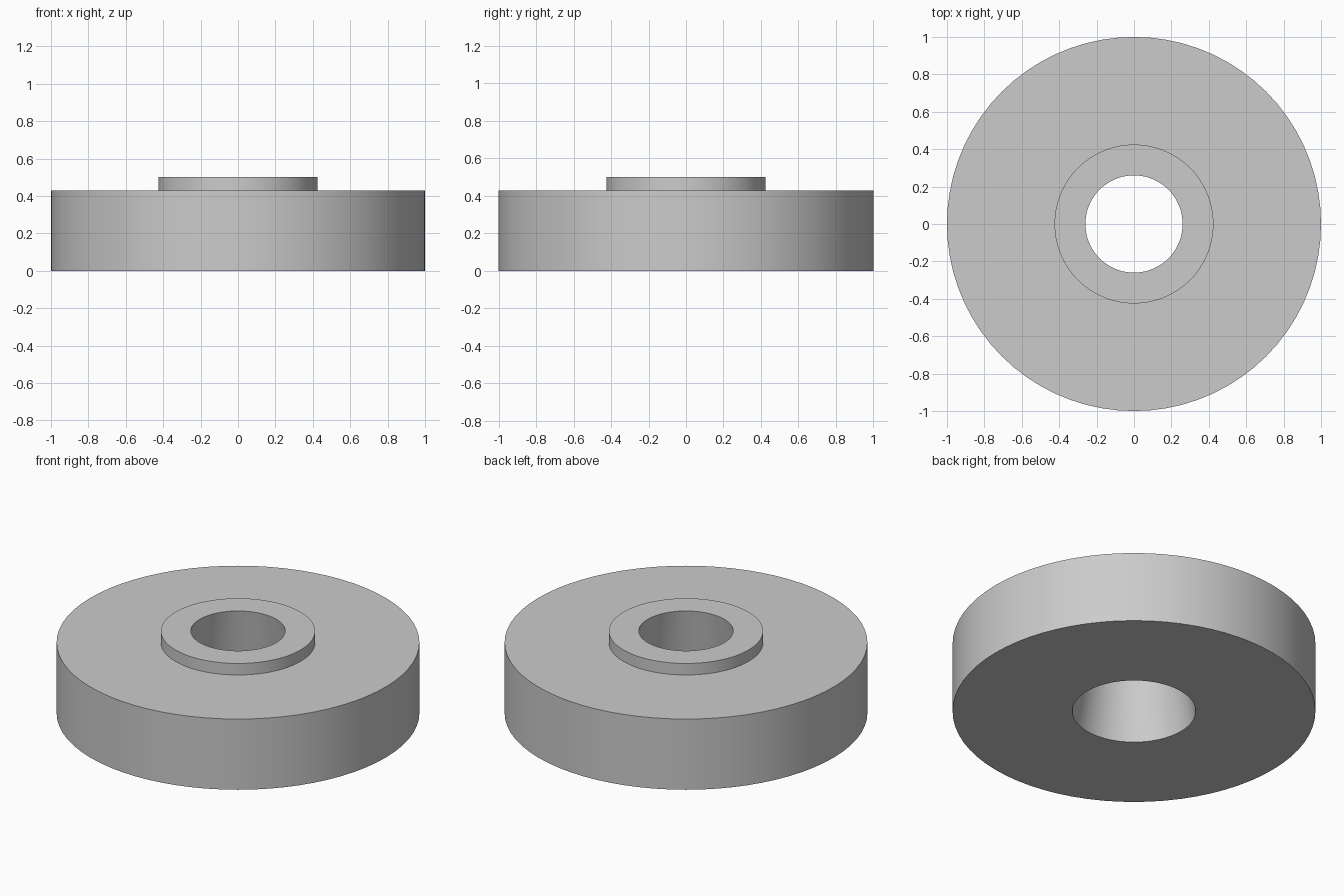
import bpy
import bmesh
from math import tau, radians

default_cube = bpy.data.objects.get("Cube")
if default_cube:
    bpy.data.objects.remove(default_cube, do_unlink=True)

SEGMENTS = 72

# Plain grey material
grey = bpy.data.materials.new("plain_grey")
grey.use_nodes = True
colour = (0.6, 0.6, 0.6, 1)
grey.diffuse_color = colour
grey.node_tree.nodes["Principled BSDF"].inputs["Base Color"].default_value = colour

# Closed cross-section (radius, height): broad disc, raised hub, tapered bore
profile = [(0.34, 0), (1, 0), (1, 0.43), (0.425, 0.43), (0.425, 0.5), (0.26, 0.5)]

# Revolve the cross-section around the vertical axis
bm = bmesh.new()
points = [bm.verts.new((r, 0, z)) for r, z in profile]
edges = [bm.edges.new((a, b)) for a, b in zip(points, points[1:] + points[:1])]
bmesh.ops.spin(bm, geom=points + edges, cent=(0, 0, 0), axis=(0, 0, 1),
               angle=tau, steps=SEGMENTS, use_merge=True)
bmesh.ops.remove_doubles(bm, verts=bm.verts, dist=0.0001)
bmesh.ops.recalc_face_normals(bm, faces=bm.faces)

mesh = bpy.data.meshes.new("hubbed_disc")
bm.to_mesh(mesh)
bm.free()
mesh.materials.append(grey)
disc = bpy.data.objects.new("hubbed_disc", mesh)
bpy.context.collection.objects.link(disc)

# Smooth round walls with crisp rims
bpy.ops.object.select_all(action="DESELECT")
disc.select_set(True)
bpy.context.view_layer.objects.active = disc
bpy.ops.object.shade_smooth_by_angle(angle=radians(30))
